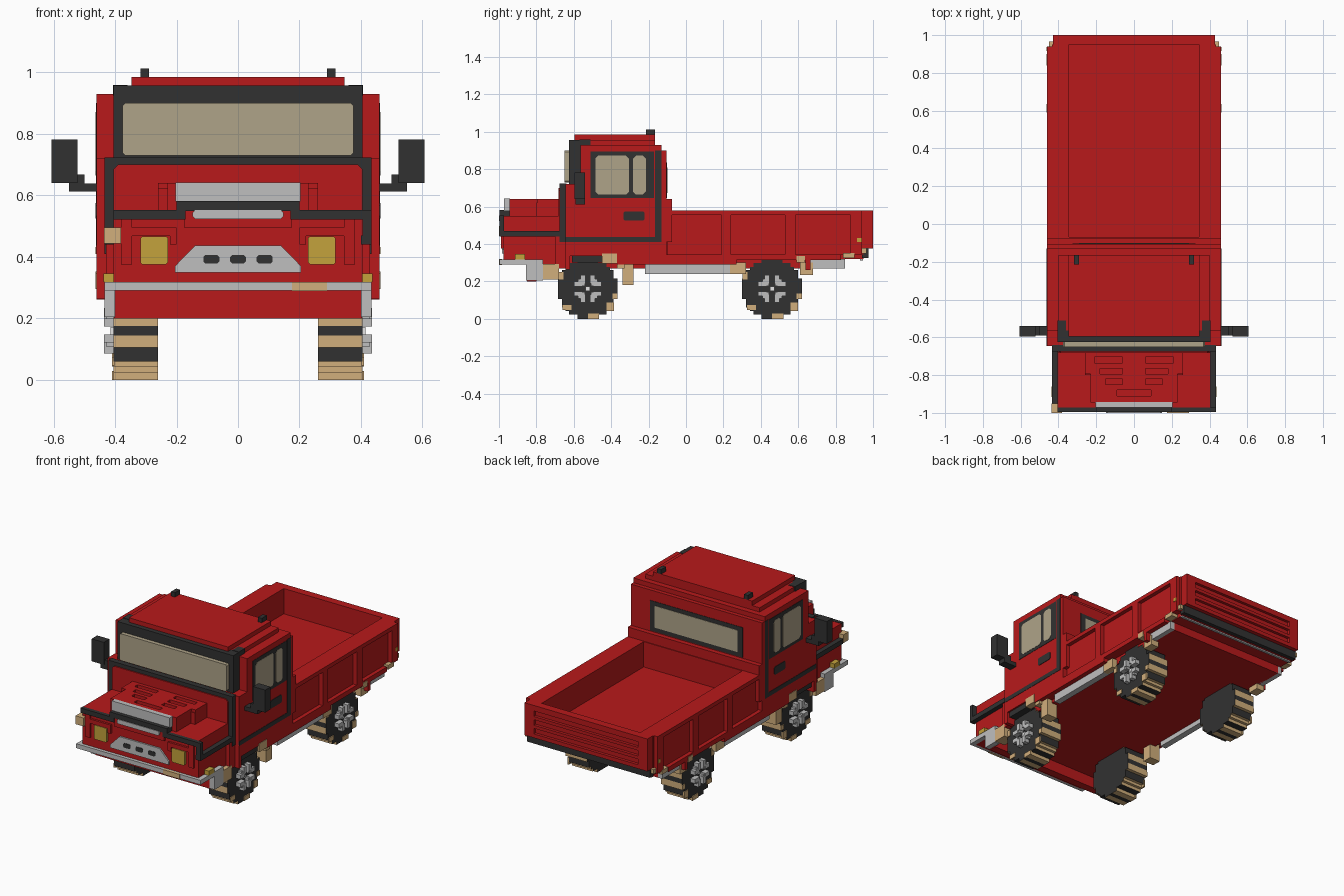
import bpy, bmesh, math

cube = bpy.data.objects.get("Cube")
if cube:
    bpy.data.objects.remove(cube, do_unlink=True)


def material(name, rgb):
    m = bpy.data.materials.new(name)
    m.use_nodes = True
    m.diffuse_color = (*rgb, 1)
    bsdf = next(n for n in m.node_tree.nodes if n.type == 'BSDF_PRINCIPLED')
    bsdf.inputs["Base Color"].default_value = (*rgb, 1)
    bsdf.inputs["Roughness"].default_value = 0.8
    return m


RED = material("red paint", (0.48, 0.010, 0.011))
DARK = material("dark rubber", (0.031, 0.031, 0.031))
SILVER = material("silver metal", (0.52, 0.52, 0.52))
GLASS = material("tinted glass", (0.43, 0.37, 0.25))
AMBER = material("amber lamp", (0.55, 0.36, 0.045))
TAN = material("tan mud", (0.64, 0.425, 0.20))
WHITE = material("white hub", (0.90, 0.90, 0.90))


def finish(name, bm, mats):
    bmesh.ops.recalc_face_normals(bm, faces=bm.faces)
    me = bpy.data.meshes.new(name)
    bm.to_mesh(me)
    bm.free()
    for m in mats:
        me.materials.append(m)
    ob = bpy.data.objects.new(name, me)
    bpy.context.collection.objects.link(ob)
    return ob


def boxes(name, mat, *spans, mirror=False):
    """One object from boxes given as (x0, x1, y0, y1, z0, z1)."""
    bm = bmesh.new()
    for x0, x1, y0, y1, z0, z1 in spans:
        for s in ((1, -1) if mirror else (1,)):
            vs = bmesh.ops.create_cube(bm, size=1)["verts"]
            for v in vs:
                v.co = (s * (x0 + (v.co.x + .5) * (x1 - x0)),
                        y0 + (v.co.y + .5) * (y1 - y0),
                        z0 + (v.co.z + .5) * (z1 - z0))
    return finish(name, bm, [mat])


def mid(name, mat, w, y0, y1, z0, z1):
    """Box centred on x = 0 with half width w."""
    return boxes(name, mat, (-w, w, y0, y1, z0, z1))


def pair(name, mat, *spans):
    return boxes(name, mat, *spans, mirror=True)


def plate(name, mat, outline, axis, a, b, mirror=False):
    """Outline extruded from a to b along x (outline in y, z) or y (outline in x, z)."""
    bm = bmesh.new()
    for s in ((1, -1) if mirror else (1,)):
        rings = [[bm.verts.new((s * d, u, v) if axis == 'x' else (u, d, v)) for u, v in outline]
                 for d in (a, b)]
        for ring in rings:
            bm.faces.new(ring)
        for i in range(len(outline)):
            bm.faces.new((rings[0][i - 1], rings[0][i], rings[1][i], rings[1][i - 1]))
    return finish(name, bm, [mat])


def chamfered(u0, u1, v0, v1, c):
    """Rectangle outline with cut corners."""
    return [(u0 + c, v0), (u1 - c, v0), (u1, v0 + c), (u1, v1 - c),
            (u1 - c, v1), (u0 + c, v1), (u0, v1 - c), (u0, v0 + c)]


# Lower body and sills
mid("underbody", RED, .40, -.80, .85, .27, .42)
mid("tail_underbody", RED, .42, .85, .95, .32, .42)
mid("front_valance", RED, .403, -.85, -.80, .20, .31)
pair("side_sills", RED, (.40, .46, -.37, -.105, .29, .41), (.40, .46, -.105, .27, .29, .345),
     (.40, .46, .27, .64, .315, .345), (.40, .46, .64, .665, .262, .345),
     (.40, .46, .665, .83, .315, .345),
     (.40, .46, -.625, -.37, .335, .41), (.40, .46, -.645, -.62, .265, .41))
pair("chassis_rails", SILVER, (.39, .43, -.22, .29, .24, .292), (.39, .43, .665, .85, .27, .32))

# Cab
mid("cab_body", RED, .46, -.565, -.13, .41, .93)
mid("cab_lower_front", RED, .46, -.645, -.565, .41, .72)
mid("cab_back_panel", RED, .46, -.13, -.105, .41, .90)
mid("cab_back_step", RED, .46, -.105, -.075, .41, .64)
mid("roof_base", RED, .40, -.565, -.165, .93, .957)
mid("roof_top", RED, .347, -.595, -.165, .955, .985)
pair("roof_hooks", DARK, (.29, .317, -.215, -.165, .985, 1.013))

# Windscreen and the framed panel under it
mid("windscreen_frame", DARK, .405, -.625, -.56, .70, .957)
pair("windscreen_corners", DARK, (.36, .406, -.57, -.51, .925, .960))
plate("windscreen", GLASS, chamfered(-.375, .375, .73, .90, .008), 'y', -.65, -.62)
mid("front_panel_border", DARK, .435, -.675, -.64, .41, .724)
plate("front_panel", RED, chamfered(-.405, .405, .53, .70, .015), 'y', -.682, -.67)

# Doors: trim, windows and handles
pair("door_trim", DARK, (.455, .462, -.165, -.13, .41, .90), (.455, .462, -.645, -.13, .41, .437))
pair("door_window_frames", DARK, (.455, .462, -.51, -.17, .645, .895))
plate("door_main_windows", GLASS, chamfered(-.485, -.305, .665, .872, .015), 'x', .455, .4635, True)
plate("door_vent_windows", GLASS, chamfered(-.283, -.215, .665, .872, .015), 'x', .455, .4635, True)
plate("door_handles", DARK, chamfered(-.335, -.222, .525, .575, .008), 'x', .455, .463, True)
pair("mirrors", DARK, (.455, .55, -.59, -.54, .612, .638), (.50, .55, -.59, -.54, .638, .668),
     (.522, .607, -.595, -.54, .64, .782))

# Rear window
mid("rear_window_frame", DARK, .325, -.11, -.1025, .645, .835)
mid("rear_window", GLASS, .29, -.11, -.100, .672, .81)

# Hood with raised centre; vents are gaps left in its top layer
mid("hood", RED, .405, -.975, -.66, .29, .55)
boxes("hood_bulge", RED, (-.26, .26, -.80, -.67, .54, .622), (-.23, .23, -.945, -.80, .54, .622))
layer, back = [], -.67
for x0, x1, y0, y1 in ((.06, .21, -.735, -.705), (.06, .18, -.795, -.765),
                       (.06, .15, -.85, -.82), (0, .09, -.91, -.88)):
    w = .26 if y0 > -.80 else .23
    layer += [(0, w, y1, back, .62, .64), (x1, w, y0, y1, .62, .64)]
    if x0:
        layer.append((0, x0, y0, y1, .62, .64))
    back = y0
layer.append((0, .23, -.945, back, .62, .64))
pair("hood_vent_layer", RED, *layer)
pair("fender_flares", RED, (.40, .43, -.70, -.645, .27, .445))
boxes("hood_side_trim", DARK, (.40, .435, -.996, -.65, .44, .47), (-.435, -.40, -.95, -.65, .44, .47),
      (.405, .435, -.996, -.972, .44, .552))
pair("hood_front_trim", DARK, (.17, .405, -.996, -.972, .522, .552), (0, .20, -.996, -.94, .55, .582))
mid("hood_grille", SILVER, .203, -.972, -.942, .58, .642)
mid("nose_bar", RED, .175, -.99, -.97, .495, .555)
plate("nose_badge_bar", SILVER, chamfered(-.148, .148, .524, .552, .008), 'y', -1, -.985)

# Front face: lamp surrounds, lamps and lower grille
pair("lamp_surrounds", RED, (.345, .38, -.988, -.97, .375, .522), (.20, .345, -.988, -.97, .468, .495),
     (.20, .222, -.988, -.97, .44, .468))
for s in (-1, 1):
    plate("headlamp_left" if s > 0 else "headlamp_right", AMBER,
          chamfered(s * .2725 - .045, s * .2725 + .045, .376, .466, .006), 'y', -.988, -.97)
plate("lower_grille", SILVER, [(-.205, .35), (.205, .35), (.205, .37), (.14, .437), (-.14, .437),
                               (-.205, .37)], 'y', -.985, -.965)
for x, tag in ((-.087, "right"), (0, "middle"), (.087, "left")):
    plate("grille_slot_" + tag, DARK, chamfered(x - .026, x + .026, .378, .406, .007), 'y', -.988, -.98)
pair("side_indicators", AMBER, (.40, .437, -.915, -.86, .318, .346), (.455, .463, .915, .938, .41, .432))

# Bumpers
mid("front_bumper", SILVER, .435, -.996, -.79, .29, .318)
boxes("bumper_mud", TAN, (.175, .29, -1.0, -.985, .289, .319), (-.436, -.38, -1.0, -.95, .443, .496))
pair("bumper_ends", SILVER, (.40, .435, -.855, -.765, .205, .318))
mid("rear_bumper", DARK, .43, .94, .975, .325, .378)
mid("rear_rail", SILVER, .42, .93, .945, .312, .34)

# Mud clods along the sills
pair("mud_clods", TAN, (.36, .433, -.765, -.68, .21, .292), (.42, .463, -.45, -.37, .295, .348),
     (.40, .455, -.37, -.33, .27, .31), (.36, .434, -.34, -.28, .18, .292),
     (.40, .435, .235, .32, .24, .30), (.38, .435, .61, .68, .235, .30),
     (.42, .463, .59, .635, .30, .335), (.40, .463, .84, .90, .325, .352),
     (.42, .45, .92, .965, .35, .378))

# Cargo bed: floor, walls, raised framing and ribbed tailgate
mid("bed_floor", RED, .43, -.10, .96, .345, .37)
mid("bed_front_wall", RED, .43, -.10, -.07, .36, .58)
pair("bed_side_walls", RED, (.345, .435, -.10, .95, .345, .58))
pair("bed_side_frames", RED, (.43, .46, -.105, .94, .555, .58), (.43, .46, -.105, .83, .32, .343),
     *[(.43, .46, a, b, .345, .57) for a, b in ((-.13, -.105), (.19, .24), (.53, .585), (.88, .94))])
mid("tailgate", RED, .43, .95, .982, .375, .58)
pair("tailgate_ribs", RED, (.365, .43, .98, 1, .375, .58),
     *[(0, .37, .98, 1, a, b) for a, b in ((.375, .40), (.435, .455), (.49, .51), (.545, .58))])


# Wheels: stepped tyre with alternating tread, petal rim and hub
def wheel(name, side, yc, zc=.16):
    octant = [(.16, .015), (.16, .055), (.138, .055), (.138, .10), (.118, .10)]
    quarter = octant + [(.118, .118)] + [(b, a) for a, b in reversed(octant)]
    loop = []
    for c, s in ((1, 0), (0, 1), (-1, 0), (0, -1)):
        loop += [(c * a - s * b, s * a + c * b) for a, b in quarter]
    bm = bmesh.new()
    rings = [[bm.verts.new((side * x, yc + a, zc + b)) for a, b in loop] for x in (.26, .405)]
    for ring in rings:
        bm.faces.new(ring)
    n = len(loop)
    for i in range(n):
        j = (i + 1) % n
        f = bm.faces.new((rings[0][i], rings[0][j], rings[1][j], rings[1][i]))
        # tread is tan apart from dark bars between the pads
        f.material_index = 0 if i % len(quarter) in (2, 7, 10) else 1
    finish(name + "_tyre", bm, [DARK, TAN])

    def hub_box(a, b, hy, hz, x1):
        xs = sorted((side * .40, side * x1))
        return (*xs, yc + a - hy, yc + a + hy, zc + b - hz, zc + b + hz)
    petals = []
    for a, b in ((1, 1), (1, -1), (-1, 1), (-1, -1)):
        petals += [hub_box(a * .052, b * .026, .022, .013, .436),
                   hub_box(a * .026, b * .052, .013, .022, .436),
                   hub_box(a * .034, b * .034, .018, .018, .430)]
    boxes(name + "_rim", SILVER, *petals)
    boxes(name + "_hub", WHITE, hub_box(0, 0, .012, .012, .415))
    # tan lumps caught in the tread
    boxes(name + "_tread_mud", TAN, *[hub_box(a, b, hy, hz, .41) for a, b, hy, hz in (
        (.03, -.146, .03, .014), (-.11, -.10, .024, .014), (.12, -.095, .02, .022), (-.145, .07, .014, .02),
        (.146, -.04, .014, .015))])


for side, tag in ((1, "left"), (-1, "right")):
    wheel("front_wheel_" + tag, side, -.525)
    wheel("rear_wheel_" + tag, side, .46)
pair("wheel_arch_liners", DARK, (.36, .45, -.61, -.44, .30, .336))
